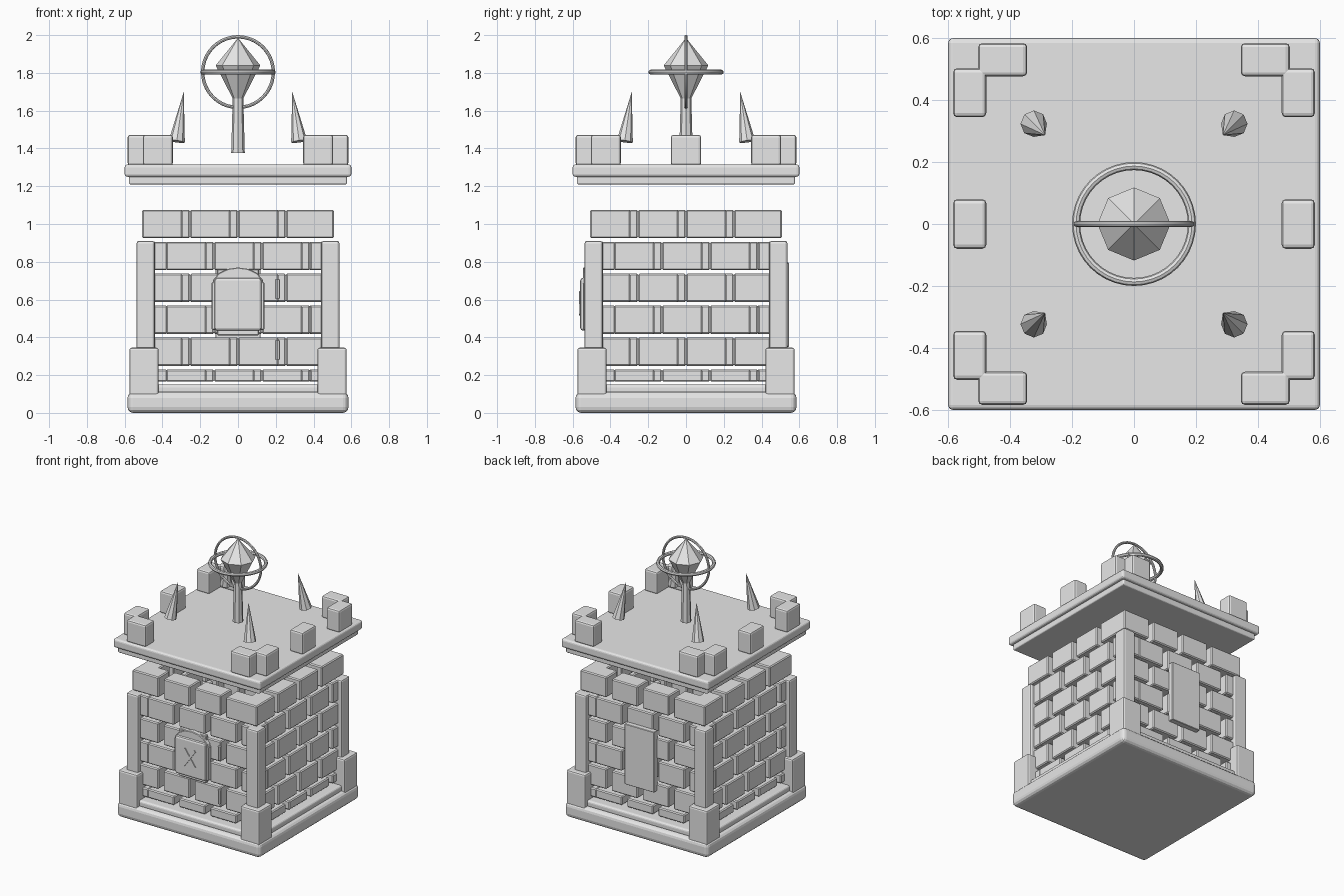
import bpy, bmesh, math
from mathutils import Matrix, Vector

cube = bpy.data.objects.get("Cube")
if cube:
    bpy.data.objects.remove(cube, do_unlink=True)

stone = bpy.data.materials.new("grey stone")
stone.use_nodes = True
stone.diffuse_color = (0.8, 0.8, 0.8, 1)
stone.node_tree.nodes["Principled BSDF"].inputs["Base Color"].default_value = (0.8, 0.8, 0.8, 1)


def finish(name, bm, bevel=0, segments=2):
    bmesh.ops.recalc_face_normals(bm, faces=bm.faces)
    mesh = bpy.data.meshes.new(name)
    bm.to_mesh(mesh)
    bm.free()
    mesh.materials.append(stone)
    obj = bpy.data.objects.new(name, mesh)
    bpy.context.collection.objects.link(obj)
    if bevel:
        mod = obj.modifiers.new("soft edges", 'BEVEL')
        mod.width, mod.segments = bevel, segments
    return obj


def add_box(bm, lo, hi, turn=Matrix()):
    lo, hi = Vector(lo), Vector(hi)
    size = Matrix.Diagonal((*(hi - lo), 1))
    bmesh.ops.create_cube(bm, size=1, matrix=turn @ Matrix.Translation((lo + hi) / 2) @ size)


def box(name, lo, hi, bevel=0.01, segments=2):
    bm = bmesh.new()
    add_box(bm, lo, hi)
    return finish(name, bm, bevel, segments)


def slab(name, half, z0, z1, bevel, segments=3):
    return box(name, (-half, -half, z0), (half, half, z1), bevel, segments)


def cone(name, r1, r2, height, place, sides=8):
    bm = bmesh.new()
    bmesh.ops.create_cone(bm, cap_ends=True, segments=sides, radius1=r1, radius2=r2,
                          depth=height, matrix=place)
    return finish(name, bm)


def smooth(obj):
    bpy.ops.object.select_all(action='DESELECT')
    obj.select_set(True)
    bpy.context.view_layer.objects.active = obj
    bpy.ops.object.shade_smooth_by_angle(angle=math.radians(40))


# Stepped base
slab("base_slab", 0.585, 0, 0.11, 0.03)
slab("base_step", 0.55, 0.1, 0.15, 0.015)

# Corner feet and pillars
for sx in (-1, 1):
    for sy in (-1, 1):
        for name, a, b, z0, z1 in (("corner_foot", 0.42, 0.575, 0.09, 0.345),
                                   ("corner_pillar", 0.44, 0.537, 0.3, 0.91)):
            xs, ys = sorted((sx * a, sx * b)), sorted((sy * a, sy * b))
            box(name, (xs[0], ys[0], z0), (xs[1], ys[1], z1), 0.012)

# Four hollow walls of staggered bricks
half, depth, pitch, gap = 0.508, 0.133, 0.254, 0.04
for side in range(4):
    turn = Matrix.Rotation(side * math.pi / 2, 4, 'Z')
    bm = bmesh.new()
    for row in range(6):
        top = 1.075 - row * 0.169
        bottom = max(top - 0.15, 0.165)
        start = -half + (pitch / 2 if row % 2 else 0)
        for i in range(4):
            x0 = start + i * pitch
            x1 = min(x0 + pitch - gap, half)
            add_box(bm, (x0, -half, bottom), (x1, depth - half, top), turn)
    finish("brick_wall", bm, 0.007, 1)

# Front door plate with arched hood, cross and hinges
box("door_backing", (-0.11, -0.53, 0.41), (0.11, -0.5, 0.76), 0.004, 1)
box("door_plate", (-0.125, -0.56, 0.435), (0.125, -0.52, 0.715), 0.015)
box("door_frame", (-0.14, -0.545, 0.44), (0.14, -0.51, 0.69), 0.004, 1)

bm = bmesh.new()
arch = [(0.14 * math.cos(a), 0.67 + 0.1 * math.sin(a))
        for a in (math.pi * i / 8 for i in range(9))]
face = bm.faces.new([bm.verts.new((x, -0.545, z)) for x, z in arch])
ext = bmesh.ops.extrude_face_region(bm, geom=[face])
bmesh.ops.translate(bm, vec=(0, 0.035, 0),
                    verts=[g for g in ext["geom"] if isinstance(g, bmesh.types.BMVert)])
finish("door_arch", bm, 0.004, 1)

for s in (-1, 1):
    bm = bmesh.new()
    turn = Matrix.Translation((0, -0.563, 0.58)) @ Matrix.Rotation(s * 0.62, 4, 'Y')
    add_box(bm, (-0.007, -0.004, -0.075), (0.007, 0.004, 0.075), turn)
    finish("cross_bar", bm)
for z in (0.333, 0.655):
    cone("hinge", 0.012, 0.012, 0.1, Matrix.Translation((0.21, -0.515, z)))

# Plain panel on the back
box("back_panel", (-0.12, 0.5, 0.35), (0.12, 0.545, 0.795), 0.003, 1)

# Roof slabs
slab("roof_lower_slab", 0.577, 1.21, 1.26, 0.008)
slab("roof_upper_slab", 0.6, 1.25, 1.315, 0.015)

# Battlement blocks: pairs at the corners, one in the middle of each side
for sx in (-1, 1):
    x0, x1 = sorted((sx * 0.477, sx * 0.584))
    box("side_battlement", (x0, -0.08, 1.31), (x1, 0.08, 1.472), 0.013)
    for sy in (-1, 1):
        for a, b, c, d in ((0.345, 0.503, 0.477, 0.584), (0.477, 0.584, 0.345, 0.503)):
            xs, ys = sorted((sx * a, sx * b)), sorted((sy * c, sy * d))
            box("corner_battlement", (xs[0], ys[0], 1.31), (xs[1], ys[1], 1.472), 0.013)

# Spikes leaning inwards
for sx in (-1, 1):
    for sy in (-1, 1):
        axis = Vector((-sx * 0.037, -sy * 0.037, 0.263))
        base = Vector((sx * 0.324, sy * 0.324, 1.437))
        lean = Vector((0, 0, 1)).rotation_difference(axis).to_matrix().to_4x4()
        cone("spike", 0.043, 0, axis.length, Matrix.Translation(base + axis / 2) @ lean)

# Post, crystal and its rings
cone("crystal_post", 0.036, 0.028, 0.3, Matrix.Translation((0, 0, 1.525)))
for name, r1, r2, z0, z1 in (("crystal_bottom", 0, 0.118, 1.61, 1.84),
                             ("crystal_top", 0.118, 0, 1.84, 1.985)):
    cone(name, r1, r2, z1 - z0, Matrix.Translation((0, 0, (z0 + z1) / 2)))

for name, tube, tilt in (("level_ring", 0.013, 0), ("upright_ring", 0.009, math.pi / 2)):
    bpy.ops.mesh.primitive_torus_add(major_radius=0.187, minor_radius=tube, major_segments=40,
                                     minor_segments=8, location=(0, 0, 1.804),
                                     rotation=(tilt, 0, 0))
    ring = bpy.context.object
    ring.name = name
    ring.data.materials.append(stone)
    smooth(ring)
